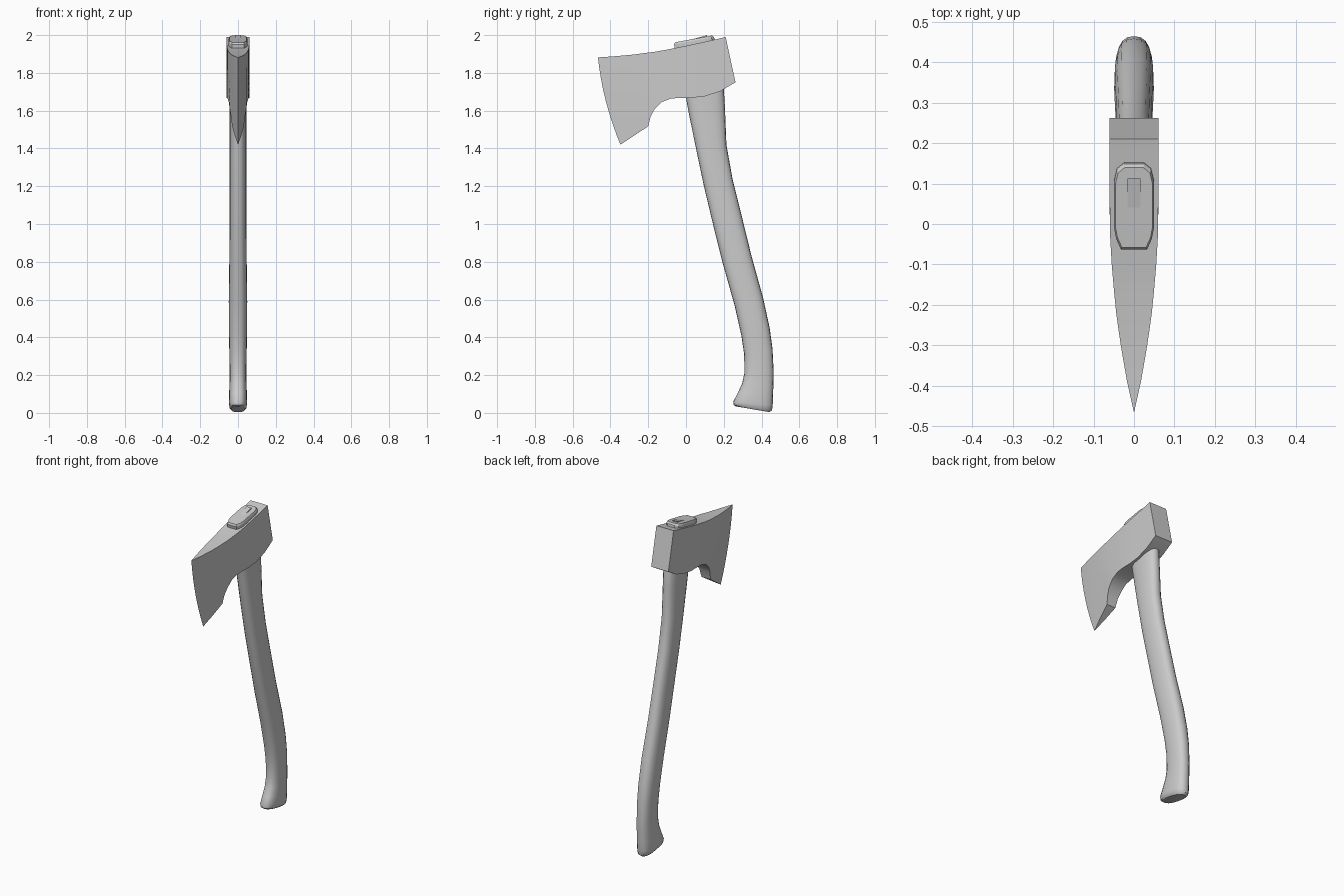
import bpy, bmesh, math
from mathutils import Vector

if "Cube" in bpy.data.objects:
    bpy.data.objects.remove(bpy.data.objects["Cube"])


def loft(name, rings, angle=30, cap_start=True):
    """Skin a list of equal-length closed rings and cap the ends."""
    bm = bmesh.new()
    loops = [[bm.verts.new(p) for p in r] for r in rings]
    n = len(loops[0])
    for a, b in zip(loops, loops[1:]):
        for i in range(n):
            j = (i + 1) % n
            bm.faces.new((a[i], a[j], b[j], b[i]))
    if cap_start:
        bm.faces.new(loops[0])
    bm.faces.new(loops[-1])
    bmesh.ops.remove_doubles(bm, verts=bm.verts[:], dist=1e-5)
    bmesh.ops.recalc_face_normals(bm, faces=bm.faces[:])
    me = bpy.data.meshes.new(name)
    bm.to_mesh(me)
    bm.free()
    ob = bpy.data.objects.new(name, me)
    bpy.context.collection.objects.link(ob)
    bpy.ops.object.select_all(action='DESELECT')
    ob.select_set(True)
    bpy.context.view_layer.objects.active = ob
    if angle:
        bpy.ops.object.shade_smooth_by_angle(angle=math.radians(angle))
    return ob


# Axe head: columns from cutting edge to poll (top y, z, bottom y, z, half width)
columns = [
    (-.466, 1.882, -.347, 1.42, 0), (-.39, 1.887, -.275, 1.468, .017),
    (-.31, 1.894, -.20, 1.517, .031), (-.27, 1.898, -.187, 1.57, .037),
    (-.22, 1.905, -.165, 1.61, .044), (-.17, 1.911, -.13, 1.645, .049),
    (-.10, 1.923, -.08, 1.664, .055), (-.03, 1.937, -.03, 1.668, .059),
    (.05, 1.954, .03, 1.668, .06), (.11, 1.967, .10, 1.676, .06),
    (.16, 1.978, .18, 1.702, .06), (.21, 1.99, .262, 1.75, .06)]
ROWS = 8
head_rings = []
for k, (ty, tz, by, bz, w) in enumerate(columns):
    bulge = .018 * max(0, 1 - k / 6)
    side = []
    for i in range(ROWS + 1):
        t = i / ROWS
        side.append((by + (ty - by) * t - bulge * 4 * t * (1 - t), bz + (tz - bz) * t))
    head_rings.append([(w, y, z) for y, z in side] + [(-w, y, z) for y, z in reversed(side)])
loft("axe_head", head_rings, 25, cap_start=False)

# Curved handle: sections (front y, z, back y, z, half width)
sections = [
    (.262, .035, .442, .004, .036), (.252, .043, .455, .014, .045),
    (.250, .06, .459, .04, .048), (.274, .105, .461, .10, .047),
    (.297, .155, .463, .16, .045), (.309, .21, .464, .22, .044),
    (.308, .31, .458, .34, .046), (.293, .41, .443, .45, .048),
    (.257, .57, .408, .61, .049), (.195, .79, .347, .83, .046),
    (.145, .99, .298, 1.03, .044), (.095, 1.20, .246, 1.24, .044),
    (.055, 1.39, .214, 1.42, .044), (.012, 1.60, .206, 1.62, .044),
    (-.002, 1.68, .20, 1.72, .045), (-.055, 1.92, .145, 1.96, .045)]
SIDES, POWER = 20, 2 / 2.5
handle_rings = []
for fy, fz, by, bz, w in sections:
    mid, half = Vector((0, fy + by, fz + bz)) / 2, Vector((0, by - fy, bz - fz)) / 2
    ring = []
    for i in range(SIDES):
        a = 2 * math.pi * i / SIDES
        c, s = (math.copysign(abs(v) ** POWER, v) for v in (math.cos(a), math.sin(a)))
        ring.append(mid + half * c + Vector((w * s, 0, 0)))
    handle_rings.append(ring)
loft("handle", handle_rings, 40)

# Handle end poking through the eye, with a small chamfer
plan = [(.032, -1), (.044, -.75), (.049, -.5), (.049, .6), (.042, .87), (.025, 1)]
plan += [(-x, y) for x, y in reversed(plan)]


def tip_ring(lift, scale):
    return [(x * scale, .046 + .106 * y * scale - lift * .2,
             1.953 + .0195 * y * scale + lift) for x, y in plan]


loft("handle_end", [tip_ring(-.04, 1), tip_ring(.017, 1), tip_ring(.027, .93)], 0)

# Wedge driven into the handle end
w = .016
loft("wedge", [[(x, .03, 1.93), (x, .112, 1.93), (x, .112, 2.0), (x, .03, 1.977)]
               for x in (-w, w)], 0)
